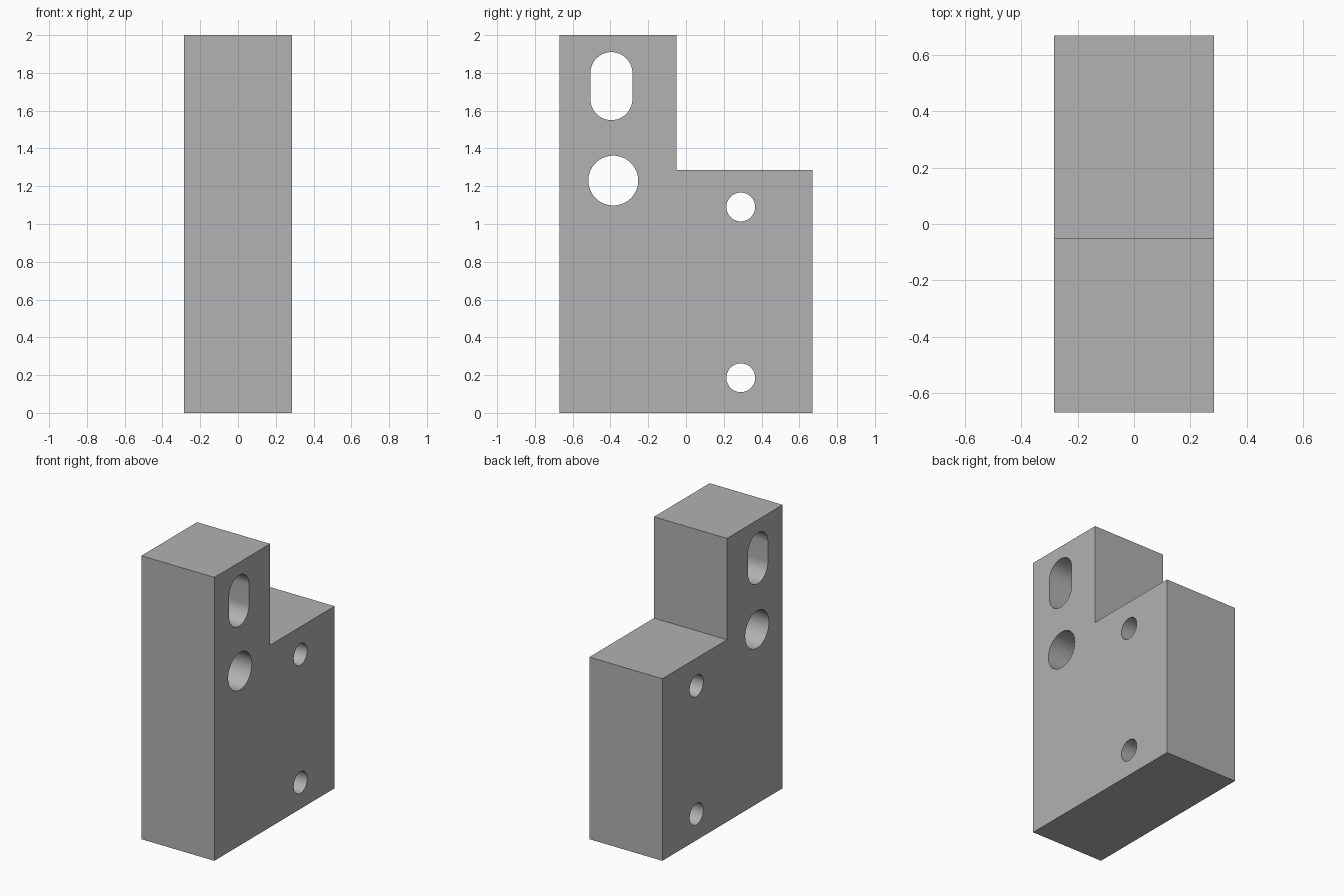
import bpy
import bmesh
from math import pi, cos, sin, radians

default = bpy.data.objects.get("Cube")
if default:
    bpy.data.objects.remove(default, do_unlink=True)

HALF_WIDTH = 0.285

grey = bpy.data.materials.new("neutral grey")
grey.use_nodes = True
colour = (0.445, 0.445, 0.445, 1)
grey.diffuse_color = colour
grey.node_tree.nodes["Principled BSDF"].inputs["Base Color"].default_value = colour


def prism(name, outline, half):
    """Extrude a (y, z) outline along x from -half to +half."""
    bm = bmesh.new()
    face = bm.faces.new([bm.verts.new((-half, y, z)) for y, z in outline])
    side = bmesh.ops.extrude_face_region(bm, geom=[face])["geom"]
    moved = [v for v in side if isinstance(v, bmesh.types.BMVert)]
    bmesh.ops.translate(bm, verts=moved, vec=(2 * half, 0, 0))
    bmesh.ops.recalc_face_normals(bm, faces=bm.faces)
    mesh = bpy.data.meshes.new(name)
    bm.to_mesh(mesh)
    bm.free()
    mesh.materials.append(grey)
    obj = bpy.data.objects.new(name, mesh)
    bpy.context.collection.objects.link(obj)
    return obj


def hole_outline(y, z, radius, straight=0.0, steps=32):
    """Round hole, or a vertical slot when straight is above zero."""
    points = []
    for centre, start in ((z + straight / 2, 0), (z - straight / 2, pi)):
        last = steps if straight else steps - 1
        for i in range(last + 1):
            a = start + pi * i / steps
            points.append((y + radius * cos(a), centre + radius * sin(a)))
    return points


# Stepped block
block = prism("stepped_block", [(-0.67, 0), (0.67, 0), (0.67, 1.285),
                                (-0.05, 1.285), (-0.05, 2), (-0.67, 2)], HALF_WIDTH)

# Through holes: slot, large bore, two bolt holes
holes = {
    "slot": (-0.395, 1.73, 0.111, 0.138),
    "large_bore": (-0.385, 1.23, 0.132),
    "upper_bolt_hole": (0.29, 1.09, 0.076),
    "lower_bolt_hole": (0.29, 0.186, 0.076),
}
bpy.context.view_layer.objects.active = block
block.select_set(True)
for name, shape in holes.items():
    cutter = prism(name + "_cutter", hole_outline(*shape), HALF_WIDTH + 0.1)
    cutter.hide_render = True
    cut = block.modifiers.new(name, "BOOLEAN")
    cut.operation = "DIFFERENCE"
    cut.solver = "EXACT"
    cut.object = cutter
    bpy.ops.object.modifier_apply(modifier=cut.name)
    bpy.data.objects.remove(cutter, do_unlink=True)

# Smooth bores with crisp block edges
bpy.ops.object.shade_smooth_by_angle(angle=radians(30))
